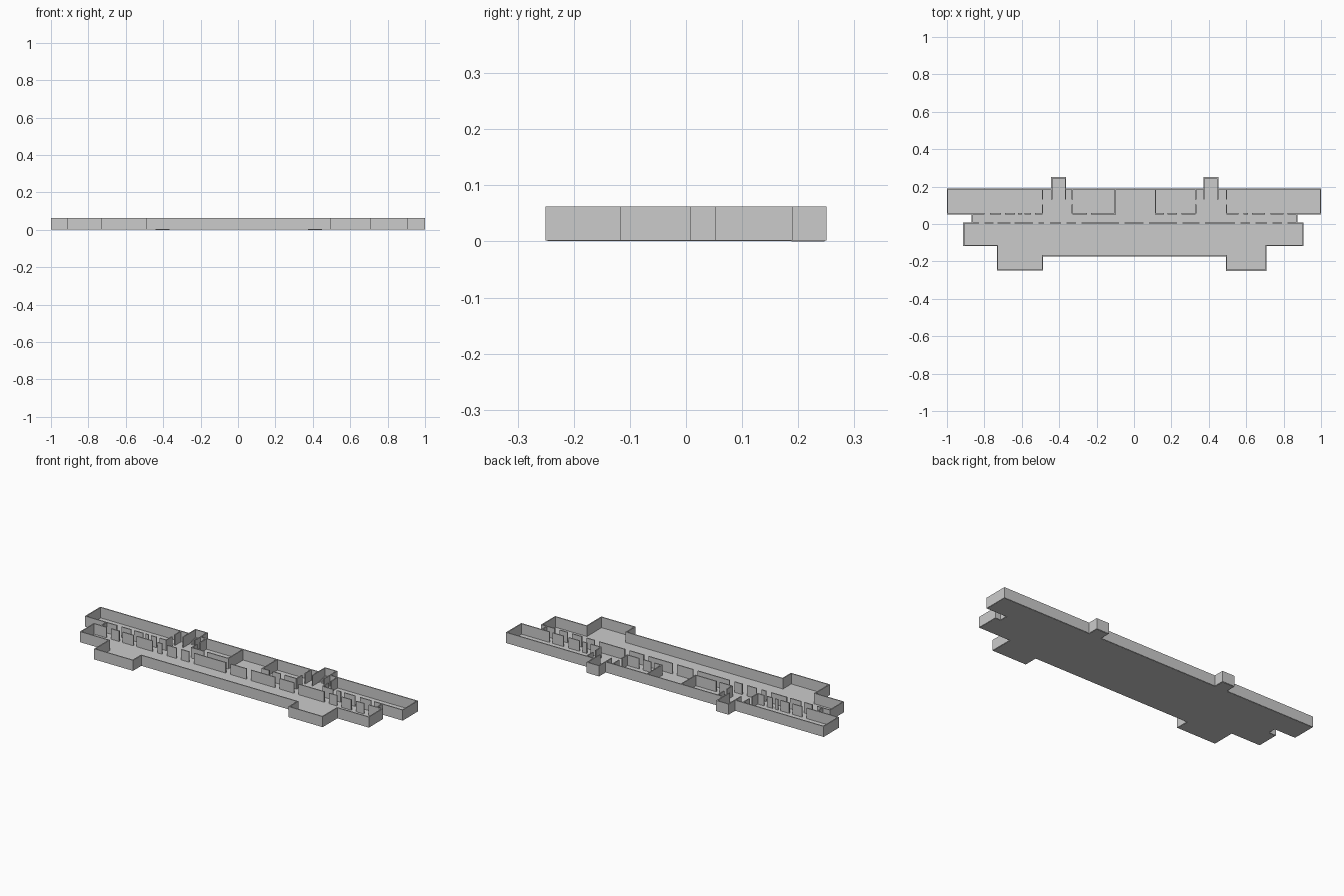
import bpy, bmesh
from mathutils import Vector

if "Cube" in bpy.data.objects:
    bpy.data.objects.remove(bpy.data.objects["Cube"])

T = 0.006          # wall thickness
Z0, Z1 = 0.002, 0.062


def make_object(name, bm):
    bmesh.ops.recalc_face_normals(bm, faces=bm.faces)
    me = bpy.data.meshes.new(name)
    bm.to_mesh(me)
    bm.free()
    ob = bpy.data.objects.new(name, me)
    bpy.context.collection.objects.link(ob)
    return ob


def add_box(bm, x0, x1, y0, y1, z0, z1):
    vs = bmesh.ops.create_cube(bm, size=1)['verts']
    for v in vs:
        v.co = Vector((x0 + (v.co.x + .5) * (x1 - x0),
                       y0 + (v.co.y + .5) * (y1 - y0),
                       z0 + (v.co.z + .5) * (z1 - z0)))


def add_wall(bm, a, b, cap=T / 2):
    # axis-aligned wall between two plan points
    (x0, x1), (y0, y1) = sorted((a[0], b[0])), sorted((a[1], b[1]))
    cx, cy = (cap, T / 2) if x1 - x0 > y1 - y0 else (T / 2, cap)
    add_box(bm, x0 - cx, x1 + cx, y0 - cy, y1 + cy, Z0, Z1)


# Building outline in plan; each back gap is where a stair bay opens
bays = [(-0.44, -0.367), (0.375, 0.448)]
BACK, BAY = 0.188, 0.247
outline = [(-0.997, BACK), (-0.997, 0.055), (-0.865, 0.055), (-0.865, 0.006),
           (-0.91, 0.006), (-0.91, -0.115), (-0.73, -0.115), (-0.73, -0.245),
           (-0.49, -0.245), (-0.49, -0.17), (0.495, -0.17), (0.495, -0.247),
           (0.705, -0.247), (0.705, -0.115), (0.903, -0.115), (0.903, 0.006),
           (0.87, 0.006), (0.87, 0.055), (0.997, 0.055), (0.997, BACK)]

# Floor slab
bm = bmesh.new()
face = bm.faces.new([bm.verts.new((x, y, 0.001)) for x, y in outline])
ext = bmesh.ops.extrude_face_region(bm, geom=[face])['geom']
for v in ext:
    if isinstance(v, bmesh.types.BMVert):
        v.co.z += 0.0015
make_object("floor", bm)

# Outer walls
bm = bmesh.new()
for a, b in zip(outline, outline[1:]):
    add_wall(bm, a, b)
xs = [-0.997, bays[0][0], bays[0][1], bays[1][0], bays[1][1], 0.997]
for a, b in zip(xs[::2], xs[1::2]):
    add_wall(bm, (a, BACK), (b, BACK))
make_object("outer_walls", bm)

# Corridor walls, broken by doorways
back_runs = [(-.865, -.80), (-.77, -.71), (-.69, -.635), (-.62, -.60),
             (-.585, -.55), (-.53, -.49), (-.33, -.25), (-.23, -.10),
             (.115, .16), (.18, .23), (.255, .33), (.495, .56),
             (.585, .61), (.63, .70), (.73, .80), (.82, .87)]
front_runs = [(-.865, -.83), (-.80, -.75), (-.73, -.66), (-.64, -.54),
              (-.51, -.48), (-.45, -.39), (-.36, -.31), (-.28, -.08),
              (-.05, .05), (.08, .23), (.26, .35), (.38, .54),
              (.57, .62), (.65, .71), (.74, .79), (.82, .87)]
for name, y, runs in (("corridor_wall_back", 0.055, back_runs),
                      ("corridor_wall_front", 0.006, front_runs)):
    bm = bmesh.new()
    for a, b in runs:
        add_wall(bm, (a, y), (b, y), 0)
    make_object(name, bm)

# Cross walls of the central hall and stairwells
bm = bmesh.new()
for x in (-0.10, 0.115):
    add_wall(bm, (x, 0.055), (x, BACK))
for x in (-0.49, -0.33, 0.33, 0.495):
    add_wall(bm, (x, 0.055), (x, 0.105), 0)
    add_wall(bm, (x, 0.13), (x, BACK), 0)
make_object("cross_walls", bm)

# Stair bays: side and end walls, base and steps
for side, (x0, x1) in zip(("left", "right"), bays):
    bm = bmesh.new()
    for x in (x0, x1):
        add_wall(bm, (x, 0.135), (x, BAY))
    add_wall(bm, (x0, BAY), (x1, BAY))
    make_object("stair_bay_walls_" + side, bm)
    bm = bmesh.new()
    n = 6
    d = (BAY - BACK) / n
    for i in range(n):
        add_box(bm, x0, x1, BACK + i * d, BACK + (i + 1) * d,
                0, 0.004 + 0.003 * i)
    make_object("stair_steps_" + side, bm)
